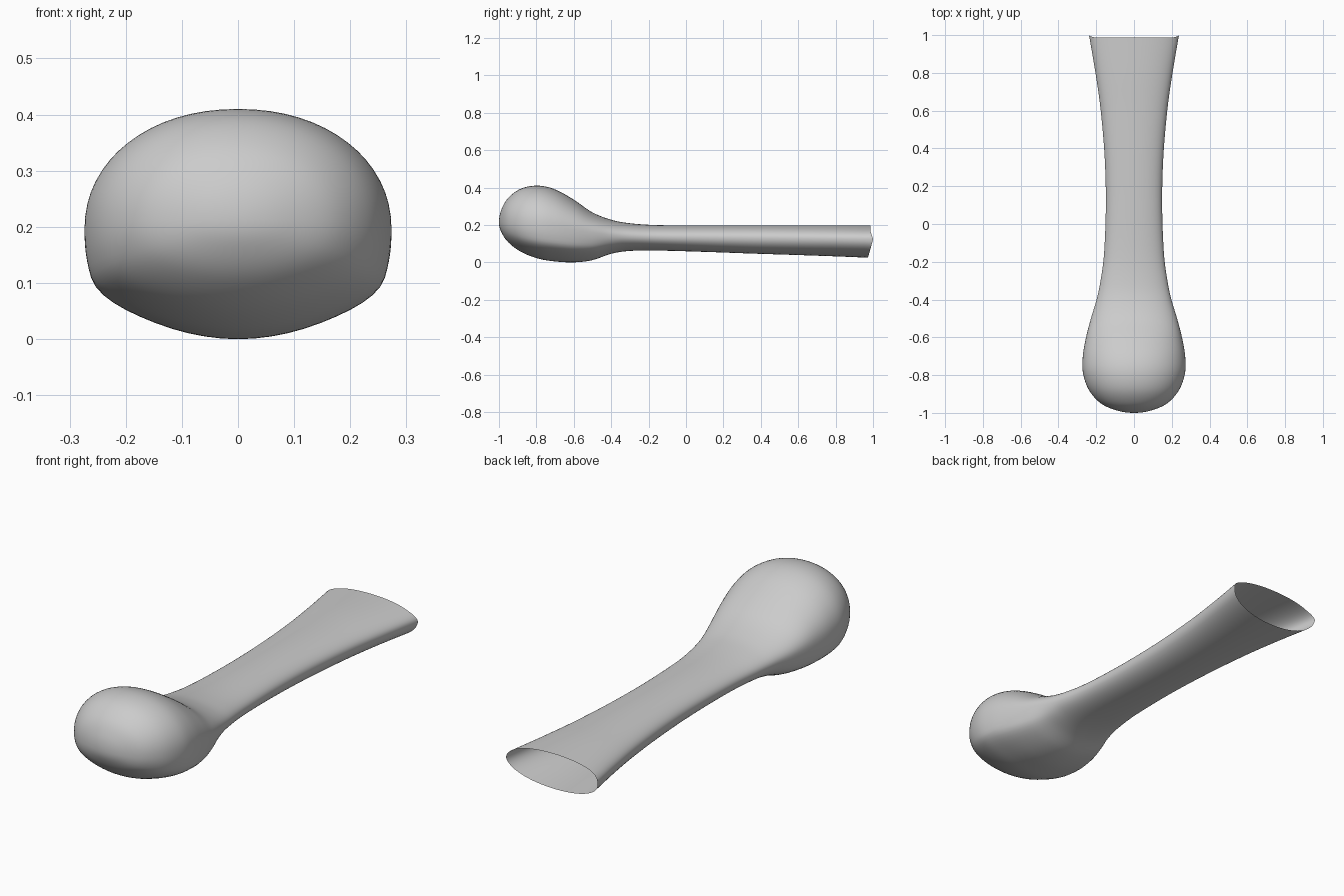
import bpy
import math
from mathutils import Vector

cube = bpy.data.objects.get("Cube")
if cube:
    bpy.data.objects.remove(cube, do_unlink=True)

SIDES = 64      # vertices around each ring
STEPS = 6       # rings between stations

# Stations along the body: y, half width, top z, bottom z, z of widest line
STATIONS = [Vector(s) for s in (
    (-1, 0, .215, .215, .215),
    (-.988, .088, .28, .163, .213),
    (-.95, .175, .345, .107, .21),
    (-.88, .238, .395, .055, .205),
    (-.79, .27, .41, .02, .2),
    (-.7, .271, .39, .005, .19),
    (-.6, .254, .335, 0, .175),
    (-.5, .228, .267, .012, .16),
    (-.4, .198, .228, .046, .148),
    (-.3, .177, .209, .061, .14),
    (-.15, .158, .199, .063, .135),
    (.1, .149, .197, .056, .132),
    (.35, .155, .197, .047, .13),
    (.6, .176, .197, .039, .128),
    (.8, .204, .198, .032, .126),
    (1, .238, .197, .025, .124),
)]

# Underside of the bulb: soft corner below the side, then a shallow keel
KEEL = [Vector(p) for p in ((1, 0), (.99, .3), (.94, .54), (.73, .74), (.37, .93), (0, 1))]


def spline(a, b, c, d, t):
    return b + (c - a) * (t / 2) + (a * 2 - b * 5 + c * 4 - d) * (t * t / 2) \
        + (b * 3 - a - c * 3 + d) * (t ** 3 / 2)


def sample(points, u, before, after):
    pts = [before] + points + [after]
    i = min(int(u), len(points) - 2)
    return spline(*pts[i:i + 4], u - i)


def keel_point(q):
    """Point on the quarter underside, q from 0 (side) to 1 (bottom)."""
    first = Vector((KEEL[1].x, -KEEL[1].y))
    last = Vector((-KEEL[-2].x, KEEL[-2].y))
    return sample(KEEL, q * (len(KEEL) - 1), first, last)


def section(y, w, top, bottom, mid):
    """One closed ring of the body."""
    ring = []
    blend = max(0, 1 - abs((y + .67) / .33) ** 2) * .85
    end = max(0, (y - .8) / .2)
    for k in range(SIDES):
        a = 2 * math.pi * k / SIDES
        c, s = math.cos(a), math.sin(a)
        p = Vector((abs(c) ** .95, abs(s) ** .95))
        if s < 0:
            p = p.lerp(keel_point(math.asin(min(1, -s)) / (math.pi / 2)), blend)
        z = mid + p.y * (top - mid if s >= 0 else bottom - mid)
        # the open rim is swept back at its sides
        trim = min(.013, .024 * s) if s > 0 else -.027 * s
        ring.append((math.copysign(p.x, c) * w, y - trim * end, z))
    return ring


# Body: a rounded bulb flowing into a flared, open-ended handle
start = STATIONS[1].copy()
start[1] = -start[1]
start[2], start[3] = start[3], start[2]
finish = STATIONS[-1] * 2 - STATIONS[-2]
count = (len(STATIONS) - 1) * STEPS
verts = [(0, -1, STATIONS[0][2])]
for r in range(1, count + 1):
    verts += section(*sample(STATIONS, r / STEPS, start, finish))

faces = []
for k in range(SIDES):
    n = (k + 1) % SIDES
    faces.append((0, 1 + k, 1 + n))
    for r in range(count - 1):
        lo, hi = 1 + r * SIDES, 1 + (r + 1) * SIDES
        faces.append((lo + k, hi + k, hi + n, lo + n))

mesh = bpy.data.meshes.new("bulb_and_handle")
mesh.from_pydata(verts, [], faces)
mesh.update()
body = bpy.data.objects.new("bulb_and_handle", mesh)
bpy.context.collection.objects.link(body)

# Plain grey surface
grey = bpy.data.materials.new("light_grey")
grey.use_nodes = True
colour = (.6, .6, .6, 1)
grey.diffuse_color = colour
grey.node_tree.nodes["Principled BSDF"].inputs["Base Color"].default_value = colour
mesh.materials.append(grey)

bpy.ops.object.select_all(action='DESELECT')
body.select_set(True)
bpy.context.view_layer.objects.active = body
bpy.ops.object.shade_smooth_by_angle(angle=math.radians(40))
